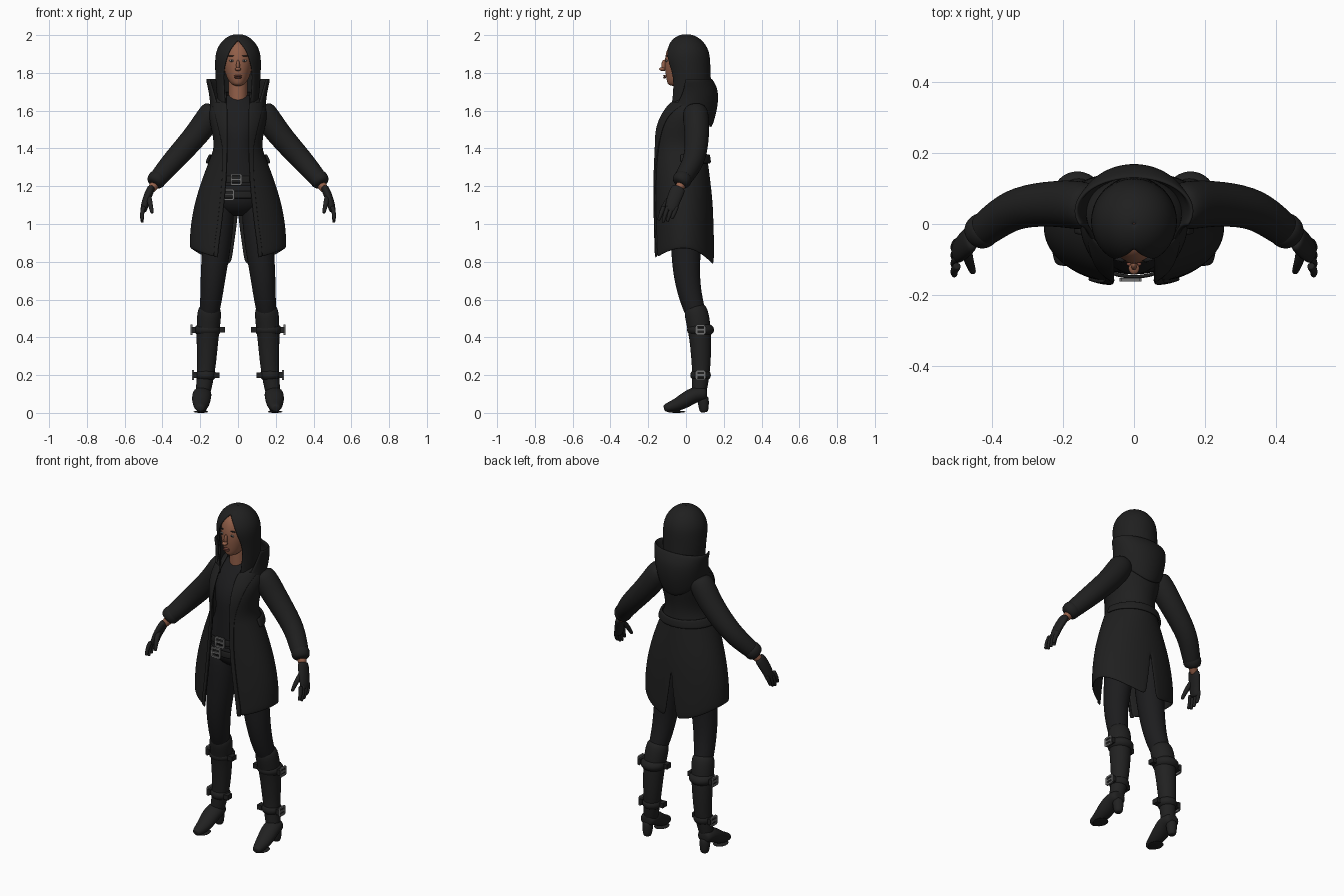
import bpy, bmesh, math
from mathutils import Vector

if "Cube" in bpy.data.objects:
    bpy.data.objects.remove(bpy.data.objects["Cube"])


def material(name, red, green, blue):
    mat = bpy.data.materials.new(name)
    mat.use_nodes = True
    mat.diffuse_color = (red, green, blue, 1)
    mat.node_tree.nodes["Principled BSDF"].inputs["Base Color"].default_value = mat.diffuse_color
    return mat


COAT = material("coat black", .014, .014, .014)
CLOTH = material("cloth black", .012, .012, .013)
LEATHER = material("leather black", .015, .015, .015)
SKIN = material("skin brown", .29, .115, .066)
LIPS = material("lip brown", .2, .065, .045)
EYE = material("eye grey", .3, .28, .26)
METAL = material("buckle grey", .16, .16, .16)


def clamp(value):
    return min(1, max(0, value))


def steps(start, end, count):
    return [start + (end - start) * i / count for i in range(count + 1)]


def finish(bm, name, mat, mirror=True, thickness=0, subdivisions=2):
    mesh = bpy.data.meshes.new(name)
    bm.to_mesh(mesh)
    bm.free()
    mesh.materials.append(mat)
    for face in mesh.polygons:
        face.use_smooth = subdivisions > 0
    part = bpy.data.objects.new(name, mesh)
    bpy.context.collection.objects.link(part)
    if mirror:
        part.modifiers.new("mirror", "MIRROR").merge_threshold = .0005
    if thickness:
        solidify = part.modifiers.new("thickness", "SOLIDIFY")
        solidify.thickness, solidify.offset = thickness, 0
    if subdivisions:
        smooth = part.modifiers.new("smooth", "SUBSURF")
        smooth.levels = smooth.render_levels = subdivisions


def shell(name, rows, mat, thickness=0, hem=None, vented=False, columns=16):
    """Mirrored half rings: height, half width, front y, back y, front gap, outer x."""
    bm = bmesh.new()
    grid = []
    for z, width, front, back, gap, *outer in rows:
        first, last = math.asin(clamp(gap / width)), math.pi
        if outer:
            last = math.asin(clamp(outer[0] / width))
        elif vented:
            last -= math.asin(max(0, 1.05 - z) / 5 / width)
        line = []
        for angle in steps(first, last, columns):
            side = math.sin(angle)
            x = width * side if side > 1e-6 else 0
            y = (front + back) / 2 - (back - front) / 2 * math.cos(angle)
            line.append(bm.verts.new((x, y, z + (hem(z, angle) if hem else 0))))
        grid.append(line)
    for upper, lower in zip(grid, grid[1:]):
        for i in range(columns):
            bm.faces.new((upper[i], lower[i], lower[i + 1], upper[i + 1]))
    finish(bm, name, mat, True, thickness)


def tube(name, points, start, end, mat, depth=1, bulge=0, ref="Y"):
    """Mirrored tapering tube through points, with rounded ends."""
    axis = Vector((ref == "X", ref == "Y", 0))
    points = [Vector(p) for p in points]
    last = len(points) - 1
    rings = []
    for i, point in enumerate(points):
        along = (points[min(i + 1, last)] - points[max(i - 1, 0)]).normalized()
        radius = start + (end - start) * i / last + bulge * math.sin(math.pi * i / last)
        cap = (point, along, radius)
        if i == 0:
            rings.append((point - along * radius * .3, along, radius * .6))
        rings.append(cap)
        if i == last:
            rings.append((point + along * radius * .3, along, radius * .6))
    bm = bmesh.new()
    loops = []
    for point, along, radius in rings:
        across = along.cross(axis).normalized()
        deep = along.cross(across) * depth
        loops.append([bm.verts.new(point + radius * (across * math.cos(a) + deep * math.sin(a)))
                      for a in steps(0, math.tau, 12)[:-1]])
    for loop, following in zip(loops, loops[1:]):
        for k in range(len(loop)):
            bm.faces.new((loop[k - 1], loop[k], following[k], following[k - 1]))
    bm.faces.new(loops[0])
    bm.faces.new(loops[-1])
    bmesh.ops.recalc_face_normals(bm, faces=bm.faces)
    finish(bm, name, mat)


def solid(name, location, size, mat, rounded=False, mirror=True):
    bm = bmesh.new()
    if rounded:
        bmesh.ops.create_uvsphere(bm, u_segments=16, v_segments=10, radius=1)
    else:
        bmesh.ops.create_cube(bm, size=2)
    bmesh.ops.scale(bm, vec=size, verts=bm.verts)
    bmesh.ops.translate(bm, vec=location, verts=bm.verts)
    finish(bm, name, mat, mirror, 0, int(rounded))


def buckle(name, x, y, z, half, sideways):
    """Square frame with a prong, facing sideways or forward."""
    thin = .005
    wide = (thin, half, thin) if sideways else (half, thin, thin)
    for shift in (-half, half):
        solid(name + "_rail", (x, y, z + shift), wide, METAL, mirror=sideways)
        place = (x, y + shift, z) if sideways else (x + shift, y, z)
        solid(name + "_post", place, (thin, thin, half), METAL, mirror=sideways)
    solid(name + "_prong", (x, y, z), wide, METAL, mirror=sideways)


# Head and face
def head_row(turn):
    side, low = max(.02, math.sin(turn)), max(0, -math.cos(turn))
    return (1.85 + .12 * math.cos(turn), .08 * side ** .7 * (1 - .2 * low),
            -.113 * side ** (.5 - .35 * low), .09 * side - .05 * low * low, 0)


shell("head", [head_row(turn) for turn in steps(0, math.pi, 12)], SKIN)
shell("neck", [(z, .05, -.045, .06, 0) for z in steps(1.78, 1.6, 2)], SKIN)
solid("nose_bridge", (0, -.115, 1.84), (.01, .016, .03), SKIN, True, False)
solid("nose_tip", (0, -.125, 1.82), (.016, .018, .01), SKIN, True, False)
solid("eyes", (.033, -.103, 1.864), (.014, .005, .006), EYE, True)
solid("irises", (.033, -.106, 1.864), (.005, .004, .005), CLOTH, True)
solid("eyebrows", (.035, -.1, 1.89), (.02, .006, .003), CLOTH, True)
for name, z in (("upper_lip", 1.784), ("lower_lip", 1.775)):
    solid(name, (0, -.113, z), (.022, .008, .005), LIPS, True, False)


# Hood around the face, falling to two points on the chest
def hood_row(z):
    dome = math.sqrt(1 - clamp((z - 1.87) / .13) ** 2)
    drop = clamp((1.87 - z) / .27)
    return (z, max(.002, dome * .116 - .02 * drop * drop),
            .02 * math.sin(math.pi * drop) - .112 * dome, .122 * dome + .01 * drop,
            .08 * math.sqrt(clamp((1.96 - z) / .16)) - .015 * drop)


shell("hood", [hood_row(2 - .4 * t * t) for t in steps(0, 1, 12)], COAT, .012)


# Flared collar with the hood drape hanging behind
def collar_dip(z, angle):
    return -.09 * max(0, -math.cos(angle)) ** 2 * clamp((1.7 - z) / .1)


shell("collar", [(1.77 - .17 * t, .14 + .025 * (1 - t) ** 2, -.06 - .04 * t,
                  .13 + .035 * math.sin(math.pi * t), .15 - .05 * t)
                 for t in steps(0, 1, 5)], COAT, .014, collar_dip)


# Long coat with a narrow waist, open in front and vented behind
def coat_gap(z):
    return .06 + .05 * clamp((1.4 - z) / .5) ** 2


def coat_layer(z, grow, gap, *outer):
    skirt = math.sin(clamp((1.4 - z) / .5) * math.pi / 2)
    chest = clamp((z - 1.4) / .2)
    neck = clamp((z - 1.6) / .1) ** 2
    slope = clamp((z - 1.45) / .25) ** 2
    chest *= chest * (3 - 2 * chest)
    return (z, .12 + .13 * skirt + .03 * chest - .08 * neck + grow, .14 * slope - .168 - grow,
            .1 + .045 * skirt + .03 * chest - .03 * neck + grow, gap, *outer)


def coat_hem(z, angle):
    facing = math.cos(angle)
    dip = .06 if facing > 0 else .09
    return -dip * facing ** 2 * clamp((1.1 - z) / .23)


coat_heights = steps(1.7, .87, 16)
shell("coat", [coat_layer(z, 0, coat_gap(z)) for z in coat_heights], COAT, .012, coat_hem, True)

# Lapels narrowing into the front edging, and the half belt behind
shell("lapels", [coat_layer(z, .008, coat_gap(z) - .004, coat_gap(z) + max(.02, (z - 1.33) / 4))
                 for z in coat_heights[1:]], COAT, .01, coat_hem, columns=5)
shell("back_half_belt", [coat_layer(z, .015, 1) for z in steps(1.37, 1.32, 2)], COAT, .015)

# Shirt, trousers and belts
shell("shirt", [coat_layer(z, -.025, 0) for z in steps(1.68, 1.2, 10)], CLOTH)
solid("trouser_hips", (0, 0, 1.15), (.17, .115, .11), CLOTH, True, False)
for name, x, front, z in (("upper_belt", -.01, -.15, 1.235), ("lower_belt", -.05, -.13, 1.155)):
    shell(name, [(height, .16, front, .11, 0) for height in steps(z + .02, z - .02, 2)], LEATHER, .01)
    buckle(name + "_buckle", x, front - .008, z, .026, False)

# Sleeves, cuffs and bare wrists
tube("sleeves", [(.13, .05, 1.6), (.21, .06, 1.48), (.33, .05, 1.35), (.39, .01, 1.28),
                 (.44, -.03, 1.22)], .075, .048, COAT)
tube("cuffs", [(.42, -.01, 1.25), (.44, -.03, 1.22)], .054, .052, COAT)
tube("wrists", [(.42, -.01, 1.24), (.46, -.04, 1.18)], .03, .024, SKIN)

# Gloves with four fingers and a thumb
tube("glove_palms", [(.46, -.04, 1.19), (.49, -.07, 1.12), (.5, -.08, 1.07)], .024, .019, LEATHER, 1.8)
for finger, lift in zip(("little", "ring", "middle", "index"), (.02, .005, 0, .012)):
    y = -.05 - .023 * ("little", "ring", "middle", "index").index(finger)
    tube(finger + "_fingers", [(.5, y, 1.09), (.51, y - .015, 1.05), (.507, y - .025, 1.01 + lift)],
         .013, .009, LEATHER)
tube("thumbs", [(.475, -.07, 1.15), (.465, -.11, 1.11), (.455, -.135, 1.06)], .017, .01, LEATHER)

# Legs
tube("trouser_legs", [(.1, 0, 1.12), (.11, 0, .9), (.13, 0, .75), (.14, .02, .62),
                      (.155, .06, .5)], .09, .052, CLOTH, 1.05)

# Heeled boots
tube("boot_shafts", [(.15, .05, .55), (.16, .075, .43), (.165, .08, .3), (.17, .08, .2),
                     (.19, .065, .08)], .07, .04, LEATHER)
tube("boot_feet", [(.19, .1, .1), (.19, .05, .1), (.195, 0, .07), (.195, -.05, .04),
                   (.2, -.11, .025)], .04, .023, LEATHER, 1.2, .012, "X")
tube("boot_heels", [(.19, .09, .08), (.19, .095, .01)], .034, .026, LEATHER)
solid("boot_soles", (.196, -.05, .006), (.04, .05, .006), LEATHER, True)

# Boot straps with buckles outside and loose ends inside
for name, x, z, radius in (("calf_strap", .16, .44, .076), ("ankle_strap", .17, .2, .058)):
    y = .077
    tube(name, [(x, y, z + .014), (x, y, z - .014)], radius, radius, LEATHER)
    solid(name + "_pad", (x + radius, y, z), (.01, .03, .016), LEATHER)
    buckle(name + "_buckle", x + radius + .01, y, z, .022, True)
    solid(name + "_end", (x - radius, y - .015, z), (.015, .02, .014), LEATHER)
